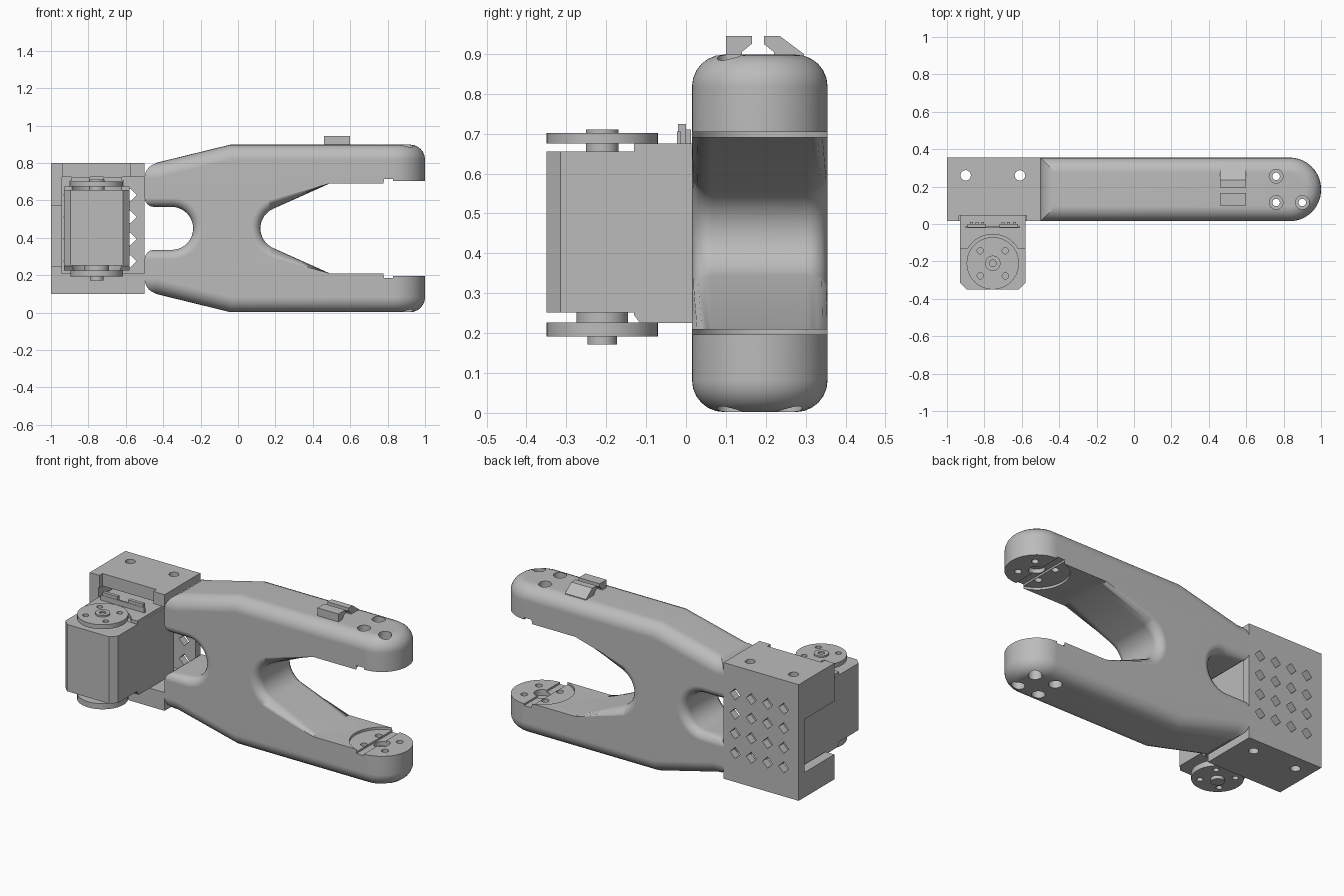
import bpy, bmesh
from math import sin, cos, radians, pi

cube = bpy.data.objects.get("Cube")
if cube:
    bpy.data.objects.remove(cube)

grey = bpy.data.materials.new("light_grey")
grey.use_nodes = True
grey.diffuse_color = (0.5, 0.5, 0.5, 1)
grey.node_tree.nodes["Principled BSDF"].inputs["Base Color"].default_value = (0.5, 0.5, 0.5, 1)
parts = []


def finish(name, bm, keep=True):
    bmesh.ops.recalc_face_normals(bm, faces=bm.faces)
    me = bpy.data.meshes.new(name)
    bm.to_mesh(me)
    bm.free()
    ob = bpy.data.objects.new(name, me)
    bpy.context.collection.objects.link(ob)
    if keep:
        me.materials.append(grey)
        parts.append(ob)
    else:
        ob.hide_render = True
    return ob


def prism_mesh(pts, axis, a, b):
    """Extrude a 2D outline along one axis from a to b."""
    place = {"x": lambda p, q, t: (t, p, q), "y": lambda p, q, t: (p, t, q),
             "z": lambda p, q, t: (p, q, t)}[axis]
    bm = bmesh.new()
    lo = [bm.verts.new(place(p, q, a)) for p, q in pts]
    hi = [bm.verts.new(place(p, q, b)) for p, q in pts]
    bm.faces.new(lo)
    bm.faces.new(hi)
    for i in range(len(pts)):
        j = (i + 1) % len(pts)
        bm.faces.new((lo[i], lo[j], hi[j], hi[i]))
    return bm


def prism(name, pts, axis, a, b, keep=True):
    return finish(name, prism_mesh(pts, axis, a, b), keep)


def box(name, x0, x1, y0, y1, z0, z1, keep=True):
    return prism(name, [(x0, y0), (x1, y0), (x1, y1), (x0, y1)], "z", z0, z1, keep)


def disc(name, x, y, r, z0, z1, keep=True, n=40):
    ring = [(x + r * cos(2 * pi * i / n), y + r * sin(2 * pi * i / n)) for i in range(n)]
    return prism(name, ring, "z", z0, z1, keep)


def cut(ob, *cutters):
    for c in cutters:
        mod = ob.modifiers.new("cut", "BOOLEAN")
        mod.object = c
        mod.operation = "DIFFERENCE"
        mod.solver = "EXACT"
        deps = bpy.context.evaluated_depsgraph_get()
        me = bpy.data.meshes.new_from_object(ob.evaluated_get(deps))
        ob.modifiers.clear()
        ob.data = me
        bpy.data.objects.remove(c)


def arc(cx, r, a0, a1, n):
    return [(cx + r * cos(radians(a0 + (a1 - a0) * i / n)),
             r * sin(radians(a0 + (a1 - a0) * i / n))) for i in range(n + 1)]


# Forked arm: symmetric outline about the middle height
MID, Y0, Y1, TOP = 0.45, 0.015, 0.355, 0.448
outer = [(-.5, .35), (-.44, .35), (-.04, TOP), (1, TOP), (1, .24), (.49, .24)]
outer += arc(.235, .115, 114, 180, 8)[:-1]
slot = [(-.5, .115)] + arc(-.355, .115, 90, 0, 10)[:-1]
flip = lambda pts: [(x, -z) for x, z in pts]
outline = outer + [(.12, 0)] + flip(outer)[::-1] + flip(slot) + [(-.24, 0)] + slot[::-1]
bm = prism_mesh([(x, z + MID) for x, z in outline], "y", Y0, Y1)
bmesh.ops.recalc_face_normals(bm, faces=bm.faces)


def bevel(test, width, segs):
    edges = [e for e in bm.edges if test(e)]
    bmesh.ops.bevel(bm, geom=edges, offset=width, segments=segs, profile=0.5,
                    affect="EDGES", clamp_overlap=False)


def on_side(e):
    return len(e.link_faces) == 2 and e.calc_face_angle() > radians(60)


def outer_edge(e):
    def ok(v):
        top = min(TOP, max(.35, .35 + (v.co.x + .44) * (TOP - .35) / .4))
        return abs(v.co.z - MID) > top - .004
    return on_side(e) and all(ok(v) for v in e.verts)


def inner_edge(e):
    return on_side(e) and all(v.co.x < .5 and abs(v.co.z - MID) < .245 for v in e.verts)


# Round the tips in plan, then the outer rim, then the crotch and slot rims
bevel(lambda e: all(v.co.x > .99 for v in e.verts)
      and abs(e.verts[0].co.z - e.verts[1].co.z) > .1, .168, 14)
bevel(outer_edge, .08, 6)
bevel(inner_edge, .05, 4)
arm = finish("forked_arm", bm)

# Tips: horn seats, wire channels and counterbored bolt holes
TX, TY = .83, .185
for s in (-1, 1):
    def span(a, b):
        return sorted((MID + s * a, MID + s * b))
    seat = [(TX + x, TY + y) for x, y in arc(0, .178, 90, 270, 24)]
    seat += [(1.1, TY - .178), (1.1, TY + .178)]
    cut(arm, prism("seat_cutter", seat, "z", *span(.15, .254), False),
        disc("center_cutter", TX, TY, .045, *span(.15, .29), False, 20),
        box("channel_cutter", TX - .05, TX, -.1, .5, *span(.15, .265), False))
    for dx in (-.07, .07):
        for dy in (-.07, .07):
            cut(arm, disc("bore_cutter", TX + dx, TY + dy, .037, *span(.33, .6), False, 16),
                disc("bolt_cutter", TX + dx, TY + dy, .02, *span(.15, .4), False, 16))

# Motor mount block: pocket, front clearance, side opening and screw holes
block = box("mount_block", -1, -.5, Y0, Y1, .1, .8)
cut(block,
    box("pocket_cutter", -.94, -.4, -.1, .31, .21, .725, False),
    box("lip_cutter", -.935, -.575, -.1, .045, .3, 1, False),
    box("side_cutter", -1.1, -.9, -.1, .3, .25, .57, False))
for x in (-.9, -.61):
    cut(block, disc("screw_cutter", x, .26, .028, -.1, .3, False, 16),
        disc("screw_cutter", x, .26, .028, .6, 1, False, 16))

# Grid of diamond vents through the back wall
for i in range(4):
    for j in range(4):
        x, z, d = -.9 + i * .108, .275 + j * .118, .034
        diamond = [(x - d, z), (x, z - d), (x + d, z), (x, z + d)]
        cut(block, prism("vent_cutter", diamond, "y", .25, .5, False))

# Cable clip on the upper arm
clip = [(.1, .885), (.1, .945), (.165, .945), (.165, .925), (.14, .905), (.14, .885)]
prism("clip_front", clip, "x", .46, .6)
clip = [(.195, .945), (.235, .945), (.295, .9), (.295, .885), (.22, .885), (.22, .905), (.195, .925)]
prism("clip_back", clip, "x", .46, .6)

# Motor body with chamfered front corners, and its taller rear case
MX, MY = -.755, -.21
body = [(MX - .175, .22), (MX - .175, -.315), (MX - .14, -.35),
        (MX + .14, -.35), (MX + .175, -.315), (MX + .175, .22)]
prism("motor_body", body, "z", .252, .655)
case = [(-.13, .3), (-.13, .675), (.22, .675), (.22, .225), (-.115, .225), (-.13, .245)]
rear = prism("motor_case", case, "x", MX - .1745, MX + .1745)
cut(rear, disc("horn_cutter", MX, MY, .155, .656, .8, False),
    disc("horn_cutter", MX, MY, .155, .1, .251, False))

# Drive horns with bolt holes
for name, z0, z1 in (("upper_horn", .675, .702), ("lower_horn", .192, .226)):
    horn = disc(name, MX, MY, .14, z0, z1)
    for dx in (-.067, .067):
        for dy in (-.067, .067):
            cut(horn, disc("hole_cutter", MX + dx, MY + dy, .017, .1, .9, False, 16))
hub = disc("upper_hub", MX, MY, .041, .65, .711)
cut(hub, disc("hub_cutter", MX, MY, .018, .69, .8, False, 16))
disc("lower_hub", MX, MY, .065, .22, .256)
disc("lower_screw", MX, MY, .037, .172, .195, n=24)

# Cable sockets on the motor top
box("socket_wall", -.9, -.61, -.022, -.012, .67, .705)
for x in (-.84, -.67):
    box("socket", x - .05, x + .05, -.02, .0, .67, .724)
    for k in (-1, 0, 1):
        box("socket_pin", x + k * .03 - .008, x + k * .03 + .008, .0, .012, .67, .71)

# Smooth shading with sharp edges
bpy.ops.object.select_all(action="DESELECT")
for ob in parts:
    ob.select_set(True)
bpy.context.view_layer.objects.active = arm
bpy.ops.object.shade_smooth_by_angle(angle=radians(30))
weighted = arm.modifiers.new("weighted_normals", "WEIGHTED_NORMAL")
weighted.keep_sharp = True
